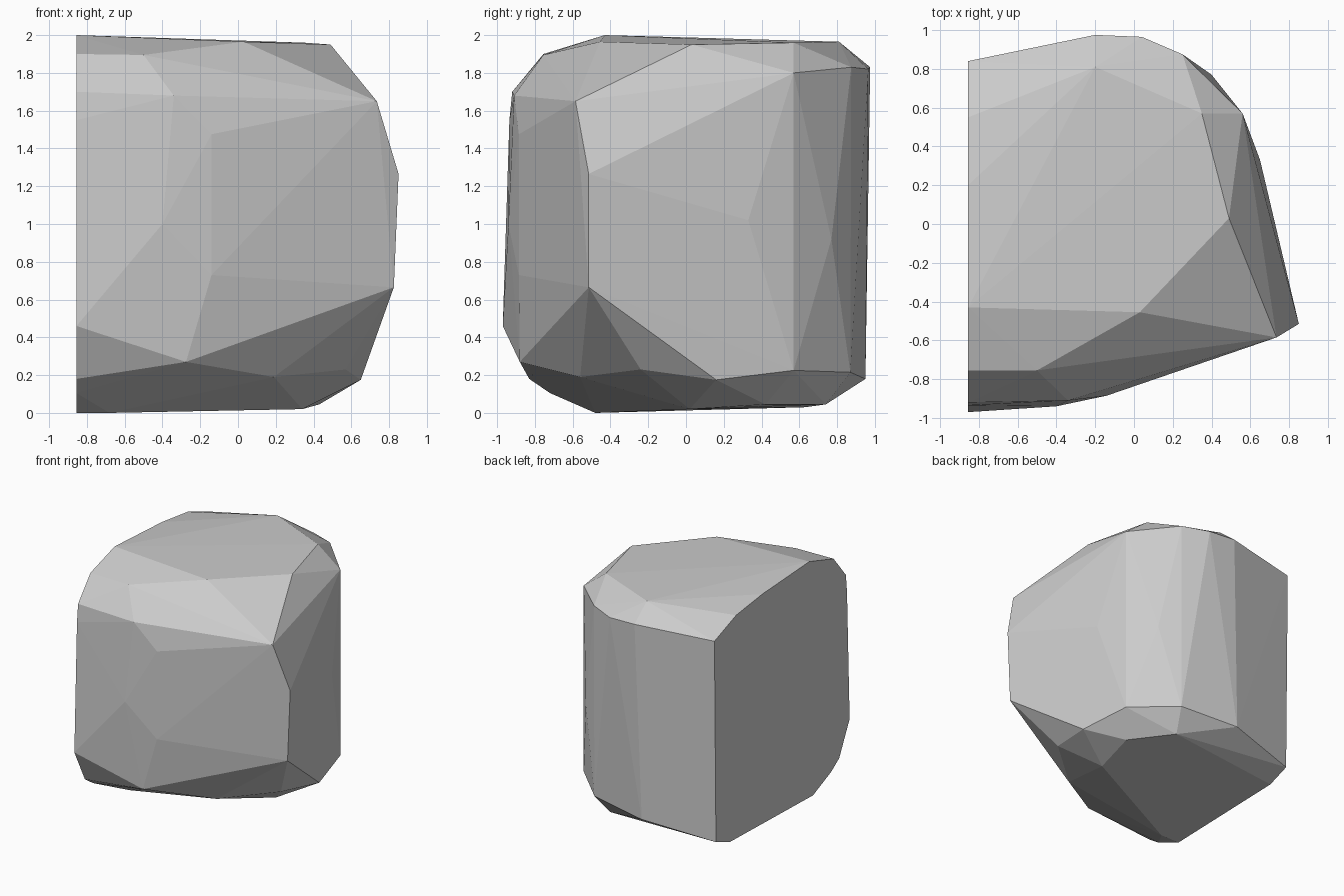
import bpy
import bmesh

# Flat cut side of the boulder: (y, z) outline at one x
CUT_X = -0.855
cut_profile = [(-0.43, 2.0), (0.2, 1.965), (0.55, 1.92), (0.84, 1.81), (0.82, 0.10),
               (0.63, 0.03), (-0.48, 0.0), (-0.72, 0.105), (-0.83, 0.18),
               (-0.97, 0.46), (-0.935, 1.55), (-0.92, 1.70), (-0.755, 1.90)]

# Corners of the rest of the chiselled stone
top_corners = [(0.03, -0.455, 1.965), (0.49, 0.03, 1.95), (0.35, 0.57, 1.96), (-0.2, 0.81, 1.965)]
shoulder_corners = [(-0.5, -0.755, 1.895), (-0.34, -0.91, 1.68), (0.735, -0.585, 1.65),
                    (0.56, 0.57, 1.80), (0.25, 0.875, 1.83), (0.04, 0.965, 1.82),
                    (-0.2, 0.975, 1.83)]
side_corners = [(-0.14, -0.885, 1.475), (-0.4, -0.94, 1.0), (-0.14, -0.885, 0.73),
                (0.85, -0.515, 1.265), (0.825, -0.515, 0.665), (0.65, 0.33, 1.02),
                (0.40, 0.77, 0.92)]
foot_corners = [(-0.275, -0.88, 0.27), (0.19, -0.56, 0.19), (0.57, -0.24, 0.23),
                (0.65, 0.16, 0.175), (0.56, 0.57, 0.225), (0.25, 0.87, 0.215),
                (-0.25, 0.95, 0.18)]
base_corners = [(0.34, 0.02, 0.02), (0.43, 0.42, 0.045), (0.19, 0.74, 0.045), (-0.68, -0.48, 0.0)]

# Wrap all corners in a faceted convex skin
bm = bmesh.new()
for y, z in cut_profile:
    bm.verts.new((CUT_X, y, z))
for co in top_corners + shoulder_corners + side_corners + foot_corners + base_corners:
    bm.verts.new(co)
bmesh.ops.convex_hull(bm, input=bm.verts[:])
loose = [v for v in bm.verts if not v.link_faces]
bmesh.ops.delete(bm, geom=loose, context='VERTS')
bmesh.ops.recalc_face_normals(bm, faces=bm.faces[:])

mesh = bpy.data.meshes.new("boulder")
bm.to_mesh(mesh)
bm.free()

# One plain stone colour
stone = bpy.data.materials.new("stone grey")
stone.diffuse_color = (0.6, 0.6, 0.6, 1.0)
mesh.materials.append(stone)

boulder = bpy.data.objects.new("boulder", mesh)
bpy.context.collection.objects.link(boulder)
